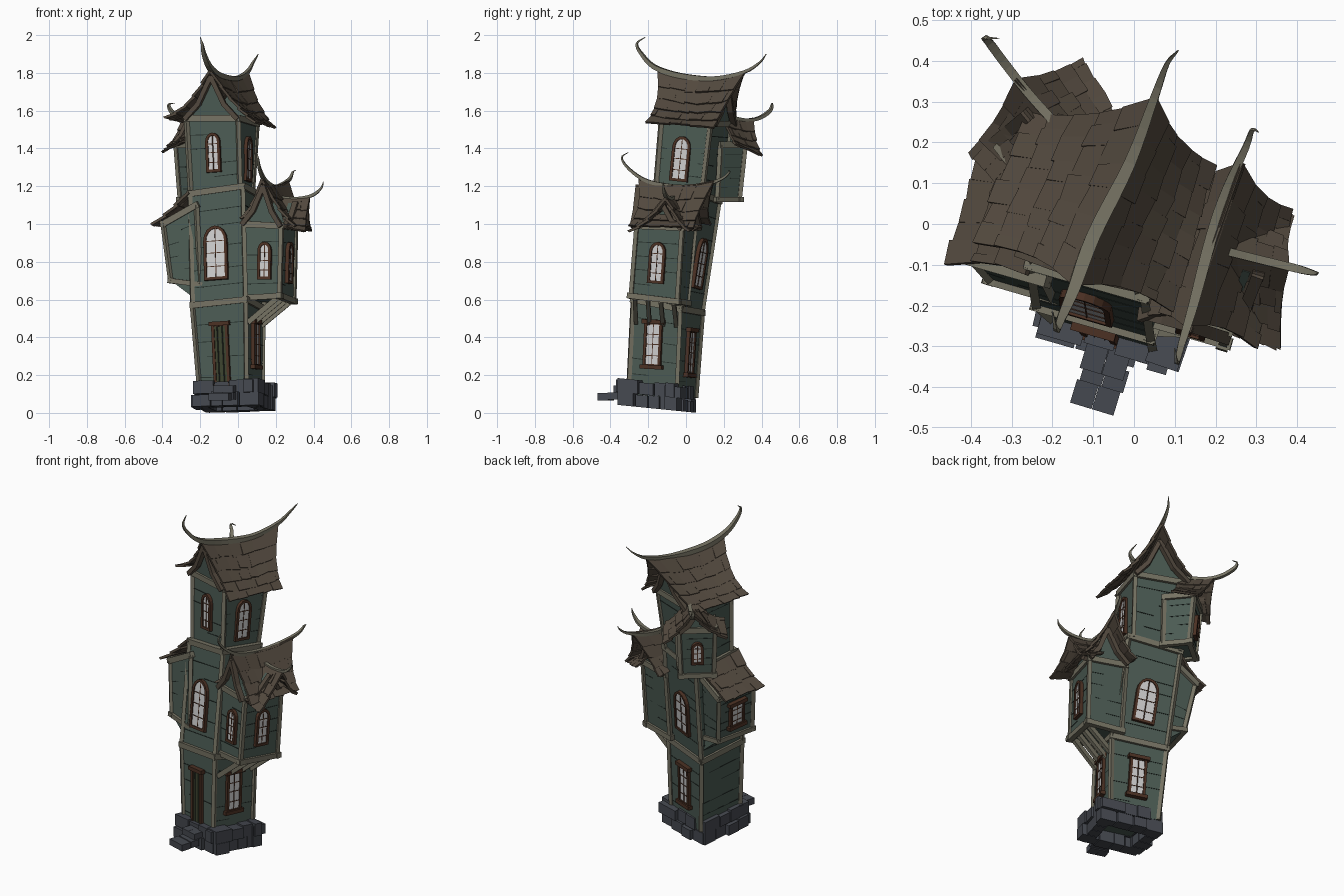
import bpy, bmesh, math, random
from mathutils import Vector as V, Matrix

if "Cube" in bpy.data.objects:
    bpy.data.objects.remove(bpy.data.objects["Cube"])

random.seed(4)
COL = dict(wall=(.07, .103, .086), roof=(.085, .066, .048), trim=(.18, .17, .125), stone=(.06, .066, .08),
           frame=(.07, .03, .017), glass=(.6, .62, .63), door=(.045, .055, .028), seam=(.02, .03, .025))
MAT, PARTS = {}, {}
for n, c in COL.items():
    MAT[n] = bpy.data.materials.new(n)
    MAT[n].diffuse_color = (*c, 1)


def loft(part, a, b):
    """Closed solid between two rings of points; part = (object name, material)."""
    bm = PARTS.setdefault(part, bmesh.new())
    A, B = [bm.verts.new(p) for p in a], [bm.verts.new(p) for p in b]
    n = len(A)
    bm.faces.new(A[::-1])
    bm.faces.new(B)
    for i in range(n):
        j = (i + 1) % n
        bm.faces.new((A[i], A[j], B[j], B[i]))


def section(p, d, w, h):
    d = d.normalized()
    s = d.cross(V((0, 0, 1)))
    s = V((1, 0, 0)) if s.length < .05 else s.normalized()
    t = s.cross(d)
    return [p + s * w * x + t * h * y for x, y in ((-.5, -.5), (.5, -.5), (.5, .5), (-.5, .5))]


def beam(part, p, q, w, h=None, ext=0):
    p, q = V(p), V(q)
    d = (q - p).normalized()
    loft(part, section(p - d * ext, d, w, h or w), section(q + d * ext, d, w, h or w))


def lerp2(q, u, v):
    return q[0].lerp(q[1], u).lerp(q[3].lerp(q[2], u), v)


def quad(S, T, k):
    """Wall k of a storey: 0 front, 1 right, 2 back, 3 left."""
    j = (k + 1) % 4
    return S[k], S[j], T[j], T[k]


def pts(*a):
    return [V(p) for p in a]


def face_frame(q, u, v):
    y = (lerp2(q, u, 1) - lerp2(q, u, 0)).normalized()
    n = (lerp2(q, 1, v) - lerp2(q, 0, v)).cross(y).normalized()
    m = Matrix((y.cross(n), y, n)).transposed().to_4x4()
    m.translation = lerp2(q, u, v)
    return m


def window(q, u, v, w, h, arch=True, fill='glass'):
    m = face_frame(q, u, v)
    s = .015

    def ring(o, z):
        W, H = w / 2 - o, h / 2 - o
        if not arch:
            r = [(-W, -H), (W, -H), (W, H), (-W, H)]
        else:
            k = H - W * 1.25
            r = [(-W, -H), (W, -H)] + [(W * math.cos(math.pi * i / 8), k + (H - k) * math.sin(math.pi * i / 8)) for i in range(9)]
        return [m @ V((x, y, z)) for x, y in r]
    i0, i1, o0, o1 = ring(s, -.01), ring(s, .02), ring(0, -.01), ring(0, .02)
    for a in range(len(i0)):
        b = (a + 1) % len(i0)
        loft(('window_frames', 'frame'), (i0[a], i0[b], o0[b], o0[a]), (i1[a], i1[b], o1[b], o1[a]))
    loft(('door' if fill == 'door' else 'window_panes', fill), ring(s, -.008), ring(s, .013))
    P = lambda x, y: m @ V((x, y, .0135))
    if fill == 'glass':
        beam(('glazing_bars', 'frame'), P(0, -h / 2 + s), P(0, h / 2 - s), .004)
        for t in (-.25, .0, .22):
            beam(('glazing_bars', 'frame'), P(-w / 2 + s, h * t), P(w / 2 - s, h * t), .004)
    else:
        for t in (-.15, .15):
            beam(('door_seams', 'seam'), P(w * t, -h / 2), P(w * t, h / 2 - s), .004)
    if not arch:
        for e in (-1, 1):
            beam(('lintels_and_sills', 'frame'), P(-w * .62, e * h / 2), P(w * .62, e * h / 2), .03, .022)


def walls(name, S, T, faces, seams=5, post=.022):
    """Solid storey with corner posts, belts and plank seams on the listed faces."""
    loft((name, 'wall'), S, T)
    for k in faces:
        q = quad(S, T, k)
        for a, b in ((0, 3), (1, 2)):
            beam((name + '_posts', 'trim'), q[a], q[b], post)
        beam((name + '_belts', 'trim'), q[3], q[2], post * 1.3, post * 1.5, .012)
        for i in range(1, seams):
            v = i / seams + random.uniform(-.03, .03)
            a, b = random.choice(((.04, .4), (.5, .96), (.04, .96), (.2, .96)))
            beam((name + '_seams', 'seam'), lerp2(q, a, v), lerp2(q, b, v), .004)


def shingles(name, a0, a1, b0, b1, nu, nv, sag=.03, dip=.03):
    """Curved slope from ridge a0-a1 to eave b0-b1, laid with stepped tiles."""
    q = pts(a0, a1, b1, b0)

    def P(u, v):
        w = 4 * v * (1 - v)
        p = lerp2(q, .5 + (u - .5) * (1 - .12 * w), v)
        p.z -= sag * w + dip * 4 * u * (1 - u) * (1 - v)
        return p
    n = (q[1] - q[0]).cross(q[3] - q[0]).normalized()
    n = -n if n.z < 0 else n
    for j in range(nv):
        cuts = [0] + [(i + (.5 if j % 2 else 0) + random.uniform(-.15, .15)) / nu for i in range(0 if j % 2 else 1, nu)] + [1]
        for u0, u1 in zip(cuts, cuts[1:]):
            v0 = j / nv
            va, vb = [(j + 1.1 + random.uniform(-.1, .1)) / nv for _ in '12']
            l = random.uniform(.008, .016)
            c = [P(u0, v0), P(u1, v0), P(u1, vb), P(u0, va)]
            up = [n * .004, n * .004, n * l, n * l]
            loft((name, 'roof'), [p + d - n * .014 for p, d in zip(c, up)], [p + d for p, d in zip(c, up)])


def horn(name, path, r, tip0=True, tip1=True):
    """Ridge beam swept along a smooth path, thinning into its curled tips."""
    p = pts(*path)
    p = [2 * p[0] - p[1]] + p + [2 * p[-1] - p[-2]]
    c = []
    for i in range(1, len(p) - 2):
        a, b, d, e = p[i - 1:i + 3]
        for t in (0, .25, .5, .75):
            c.append(.5 * (2 * b + (d - a) * t + (2 * a - 5 * b + 4 * d - e) * t * t + (3 * b - a - 3 * d + e) * t ** 3))
    c.append(p[-2])
    m = len(c) - 1
    flat = (c[m // 2 + 1] - c[m // 2 - 1])
    s = V((flat.y, -flat.x, 0)).normalized()
    rings = []
    for i, x in enumerate(c):
        d = (c[min(i + 1, m)] - c[max(i - 1, 0)]).normalized()
        t = s.cross(d).normalized()
        k = min(1, .1 + 2 * min(i / m if tip0 else 1, (m - i) / m if tip1 else 1)) * r
        rings.append([x + s * k * e + t * k * f for e, f in ((-1, -.8), (1, -.8), (1, .8), (-1, .8))])
    for a, b in zip(rings, rings[1:]):
        loft((name, 'trim'), a, b)


def gable(name, l, r, apex, sag=.03):
    """Thin gable wall with hollowed sides and bargeboards."""
    l, r, apex = pts(l, r, apex)
    dz = V((0, 0, sag))
    ring = [l, r, r.lerp(apex, .5) - dz, apex, l.lerp(apex, .5) - dz]
    n = (r - l).cross(apex - l).normalized() * .02
    loft((name, 'wall'), ring, [p - n for p in ring])
    for i, j in ((1, 2), (2, 3), (3, 4), (4, 0)):
        beam((name + '_bargeboard', 'roof'), ring[i] + n, ring[j] + n, .03, .025, .005)


# Main tower: corner rings in order front-left, front-right, back-right, back-left
S0 = pts((-.2, -.235, .1), (.045, -.305, .1), (.13, -.05, .08), (-.135, .05, .08))
S1 = pts((-.24, -.2, .57), (.04, -.28, .6), (.135, -.03, .55), (-.165, .085, .53))
S2 = pts((-.255, -.1, 1.16), (.025, -.18, 1.2), (.095, .07, 1.16), (-.19, .175, 1.12))
S2b = pts((-.25, -.085, 1.16), (.01, -.16, 1.2), (.075, .085, 1.16), (-.18, .18, 1.12))
S3 = pts((-.272, -.05, 1.56), (.0, -.13, 1.56), (.1, .13, 1.53), (-.185, .235, 1.53))
walls('lower_storey', S0, S1, range(4))
walls('middle_storey', S1, S2, range(4), 6)
walls('upper_storey', S2b, S3, range(4))
window(quad(S0, S1, 0), .5, .43, .09, .33, False, 'door')
window(quad(S0, S1, 1), .47, .56, .1, .24, False)
window(quad(S0, S1, 2), .5, .52, .1, .24, False)
window(quad(S1, S2, 0), .47, .44, .13, .29)
window(quad(S1, S2, 2), .5, .42, .13, .27)
window(quad(S2b, S3, 0), .5, .52, .08, .21)
window(quad(S2b, S3, 1), .48, .45, .1, .24)

# Main roof
A0, A1 = (-.15, -.15, 1.815), (.055, .31, 1.80)
shingles('main_roof', A0, A1, (.085, -.21, 1.54), (.19, .15, 1.51), 6, 5, .035, .04)
shingles('main_roof', A0, A1, (-.38, -.05, 1.56), (-.25, .27, 1.53), 6, 5, .035, .04)
gable('front_gable', S3[0], S3[1], (-.137, -.1, 1.78), .035)
gable('back_gable', S3[2], S3[3], (-.01, .2, 1.74), .035)
horn('main_ridge', [(-.2, -.215, 1.99), (-.19, -.26, 1.955), (-.18, -.235, 1.9), (-.15, -.165, 1.83), (-.1, -.03, 1.785),
                    (-.01, .15, 1.77), (.05, .31, 1.805), (.08, .39, 1.855), (.108, .425, 1.9)], .017)

# Right bay with its cross-gabled roof
R0 = pts((.03, -.235, .61), (.22, -.29, .62), (.295, -.045, .59), (.1, .01, .58))
R1 = pts((.03, -.2, 1.0), (.23, -.26, .99), (.305, -.02, .98), (.1, .05, .98))
walls('right_bay', R0, R1, range(3))
for k in range(3):
    beam(('right_bay_floor_beams', 'trim'), R0[k], R0[k + 1], .03, .03, .02)
window(quad(R0, R1, 0), .58, .5, .075, .2)
window(quad(R0, R1, 1), .51, .5, .09, .22)
for t in (.08, .36, .64, .92):
    beam(('right_bay_braces', 'trim'), S0[1].lerp(S0[2], t) + V((0, .02, .38)), R0[1].lerp(R0[2], t) - V((.02, 0, .01)), .022, .028)
B0, B1 = (.125, -.25, 1.24), (.265, .15, 1.23)
shingles('right_bay_roof', B0, B1, (.29, -.3, .99), (.38, .04, .98), 5, 4)
shingles('right_bay_roof', B0, B1, (.015, -.24, 1.03), (.1, .13, 1.0), 5, 4)
C0, C1 = (.2, -.06, 1.15), (.38, -.11, 1.14)
shingles('right_bay_cross_roof', C0, C1, (.25, -.26, .98), (.36, -.3, .96), 4, 4, .025, .01)
shingles('right_bay_cross_roof', C0, C1, (.28, .07, .98), (.39, .01, .96), 4, 4, .025, .01)
gable('right_bay_front_gable', R1[0], R1[1], (.14, -.23, 1.2))
gable('right_bay_back_gable', R1[2], R1[3], (.22, .02, 1.17))
gable('right_bay_side_gable', R1[1], R1[2], (.285, -.12, 1.11), .025)
horn('right_bay_ridge', [(.1, -.305, 1.38), (.105, -.34, 1.35), (.115, -.3, 1.29), (.145, -.2, 1.225), (.19, -.03, 1.195),
                         (.23, .09, 1.205), (.275, .19, 1.24), (.29, .23, 1.275), (.305, .225, 1.285)], .014)
horn('right_bay_cross_ridge', [(.2, -.06, 1.145), (.3, -.085, 1.135), (.39, -.107, 1.15), (.44, -.12, 1.19), (.452, -.12, 1.225)], .01, False)

# Left bay with lean-to roof
L0 = pts((-.355, -.135, .7), (-.2, -.18, .68), (-.13, .06, .67), (-.285, .095, .69))
L1 = pts((-.395, -.09, 1.0), (-.22, -.14, 1.1), (-.15, .12, 1.1), (-.325, .145, .98))
walls('left_bay', L0, L1, (0, 2, 3))
loft(('left_bay_underside', 'wall'), pts((-.235, -.18, .61), (-.2, -.18, .6), (-.12, .06, .58), (-.165, .08, .59)), L0)
for k in (0, 2, 3):
    beam(('left_bay_floor_beams', 'trim'), L0[k], L0[(k + 1) % 4], .03, .026, .015)
window(quad(L0, L1, 3), .5, .5, .1, .16, False)
shingles('left_bay_roof', (-.265, -.125, 1.17), (-.18, .17, 1.14), (-.45, -.1, 1.0), (-.375, .16, .98), 5, 3, .01, .0)

# Diagonal dormer on the back-left corner
d, p = V((-.64, .77, 0)), V((.77, .64, 0))
c0, c1 = V((-.235, .225, 1.13)), V((-.25, .25, 1.42))
D0 = [c0 + p * .09, c0 - p * .09, c0 - p * .09 - d * .15, c0 + p * .09 - d * .15]
D1 = [c1 + p * .1, c1 - p * .1, c1 - p * .1 - d * .17, c1 + p * .1 - d * .17]
walls('dormer', D0, D1, (0, 1, 3))
for k in (0, 1, 3):
    beam(('dormer_floor_beams', 'trim'), D0[k], D0[(k + 1) % 4], .028, .028, .02)
window(quad(D0, D1, 0), .5, .5, .07, .14)
E0, E1 = (-.15, .19, 1.58), (-.29, .355, 1.56)
shingles('dormer_roof', E0, E1, (-.29, .07, 1.43), (-.4, .18, 1.38), 4, 4, .025, .015)
shingles('dormer_roof', E0, E1, (-.05, .26, 1.42), (-.135, .4, 1.36), 4, 4, .025, .015)
gable('dormer_gable', D1[0], D1[1], c1 + V((0, 0, .12)), .02)
horn('dormer_ridge', [(-.15, .2, 1.575), (-.25, .31, 1.55), (-.31, .385, 1.56), (-.355, .445, 1.6), (-.365, .455, 1.635), (-.33, .455, 1.635)], .011, False)

# Stone footing: two tilted courses of uneven blocks, hollow inside
G = pts((-.215, -.25, 0), (.08, -.335, 0), (.175, -.06, 0), (-.15, .03, 0))
for row in range(2):
    for k in range(4):
        a, b = G[k], G[(k + 1) % 4]
        n = (b - a).cross(V((0, 0, 1))).normalized()
        cuts = [-.06] + [(i + row * .4 + random.uniform(-.12, .12)) / 4 for i in range(1, 4)] + [1.04]
        for t0, t1 in zip(cuts, cuts[1:]):
            o, i = n * random.uniform(.01, .04), n * -.05
            z0 = row * .068
            z1 = z0 + .066 + random.uniform(-.008, .012)
            q = [a.lerp(b, t0) + i, a.lerp(b, t1 - .015) + i, a.lerp(b, t1 - .015) + o, a.lerp(b, t0) + o]
            q = [x + V((0, 0, max(0, .006 - .1 * x.y))) for x in q]
            loft(('stone_footing', 'stone'), [x + V((0, 0, z0)) for x in q], [x + V((0, 0, z1)) for x in q])

# Stone steps at the door
for i, (cx, cy, z, dep) in enumerate(((-.095, -.425, .085, .06), (-.08, -.37, .09, .055), (-.07, -.335, .125, .07))):
    for s in (-1, 1):
        c = V((cx, cy, z)) + V((.957, -.29, 0)) * (s * .028 + .008 * (i % 2))
        f = V((.29, .957, 0)) * dep / 2
        beam(('door_steps', 'stone'), c - f, c + f, .055, .038)

# Write out all gathered parts
for (name, mat), bm in PARTS.items():
    bmesh.ops.recalc_face_normals(bm, faces=bm.faces)
    me = bpy.data.meshes.new(name)
    bm.to_mesh(me)
    bm.free()
    me.materials.append(MAT[mat])
    bpy.context.collection.objects.link(bpy.data.objects.new(name, me))

for m in bpy.data.materials:
    if m.users and not m.is_grease_pencil:
        m.use_nodes = True
        m.node_tree.nodes["Principled BSDF"].inputs["Base Color"].default_value = m.diffuse_color
